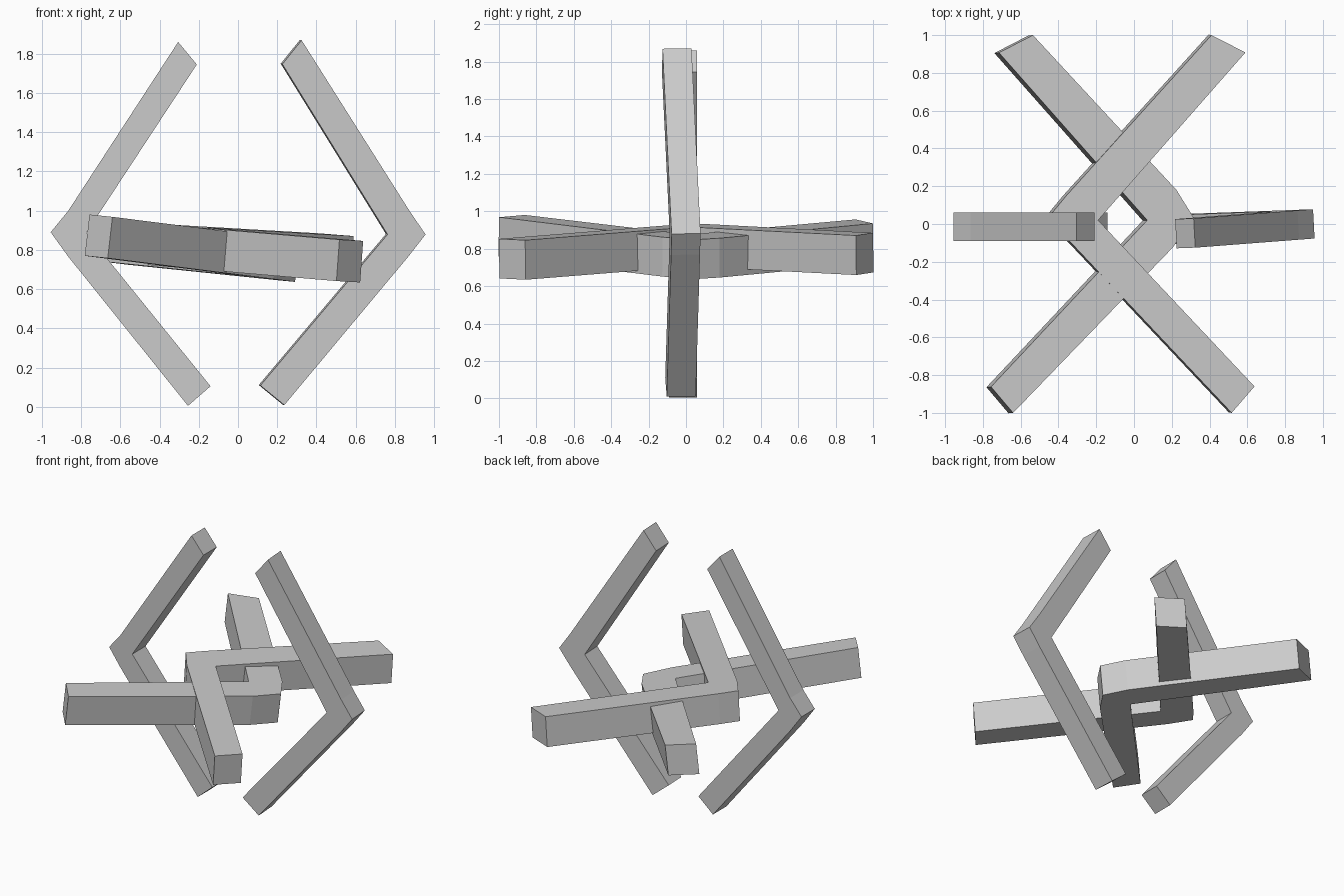
import bpy, bmesh
from mathutils import Vector

if "Cube" in bpy.data.objects:
    bpy.data.objects.remove(bpy.data.objects["Cube"])


def chevron(name, outline, drop):
    """Extrude a bent-bar outline along the vector 'drop'."""
    bm = bmesh.new()
    face = bm.faces.new([bm.verts.new(p) for p in outline])
    ext = bmesh.ops.extrude_face_region(bm, geom=[face], use_keep_orig=True)
    moved = [g for g in ext["geom"] if isinstance(g, bmesh.types.BMVert)]
    bmesh.ops.translate(bm, verts=moved, vec=Vector(drop))
    bmesh.ops.recalc_face_normals(bm, faces=bm.faces)
    mesh = bpy.data.meshes.new(name)
    bm.to_mesh(mesh)
    bm.free()
    obj = bpy.data.objects.new(name, mesh)
    bpy.context.collection.objects.link(obj)
    return obj


def upright(name, pts, p, q, r, thick):
    """Bar outlined in x/z, lying in the plane y = p + q*x + r*z."""
    n = Vector((-q, 1, -r)).normalized() * thick
    chevron(name, [Vector((x, p + q * x + r * z, z)) - n / 2 for x, z in pts], n)


def flat(name, pts, a, b, c, thick):
    """Bar outlined in x/y, top face in the plane z = a + b*x + c*y."""
    n = Vector((b, c, -1)).normalized() * thick
    chevron(name, [(x, y, a + b * x + c * y) for x, y in pts], n)


# Upright bent bars, left and right
upright("left_upright_bar",
        [(-0.305, 1.86), (-0.865, 1.0), (-0.955, 0.89), (-0.865, 0.765),
         (-0.255, 0.005), (-0.14, 0.105), (-0.773, 0.887), (-0.21, 1.745)],
        -0.015, 0.0, 0.0, 0.15)
upright("right_upright_bar",
        [(0.32, 1.87), (0.87, 1.0), (0.952, 0.88), (0.865, 0.768),
         (0.232, 0.01), (0.11, 0.11), (0.758, 0.88), (0.222, 1.748)],
        -0.038, 0.054, -0.0145, 0.155)

# Lying bent bars that cross through each other
flat("right_opening_bar",
     [(0.41, 1.0), (-0.36, 0.148), (-0.445, 0.045), (-0.34, -0.092),
      (0.517, -1.0), (0.638, -0.86), (-0.19, 0.02), (0.59, 0.908)],
     0.902, -0.072, 0.0122, 0.212)
flat("left_opening_bar",
     [(-0.535, 1.0), (0.225, 0.18), (0.315, 0.035), (0.205, -0.125),
      (-0.64, -1.0), (-0.757, -0.862), (0.07, 0.02), (-0.715, 0.907)],
     0.884, -0.115, -0.0107, 0.212)
